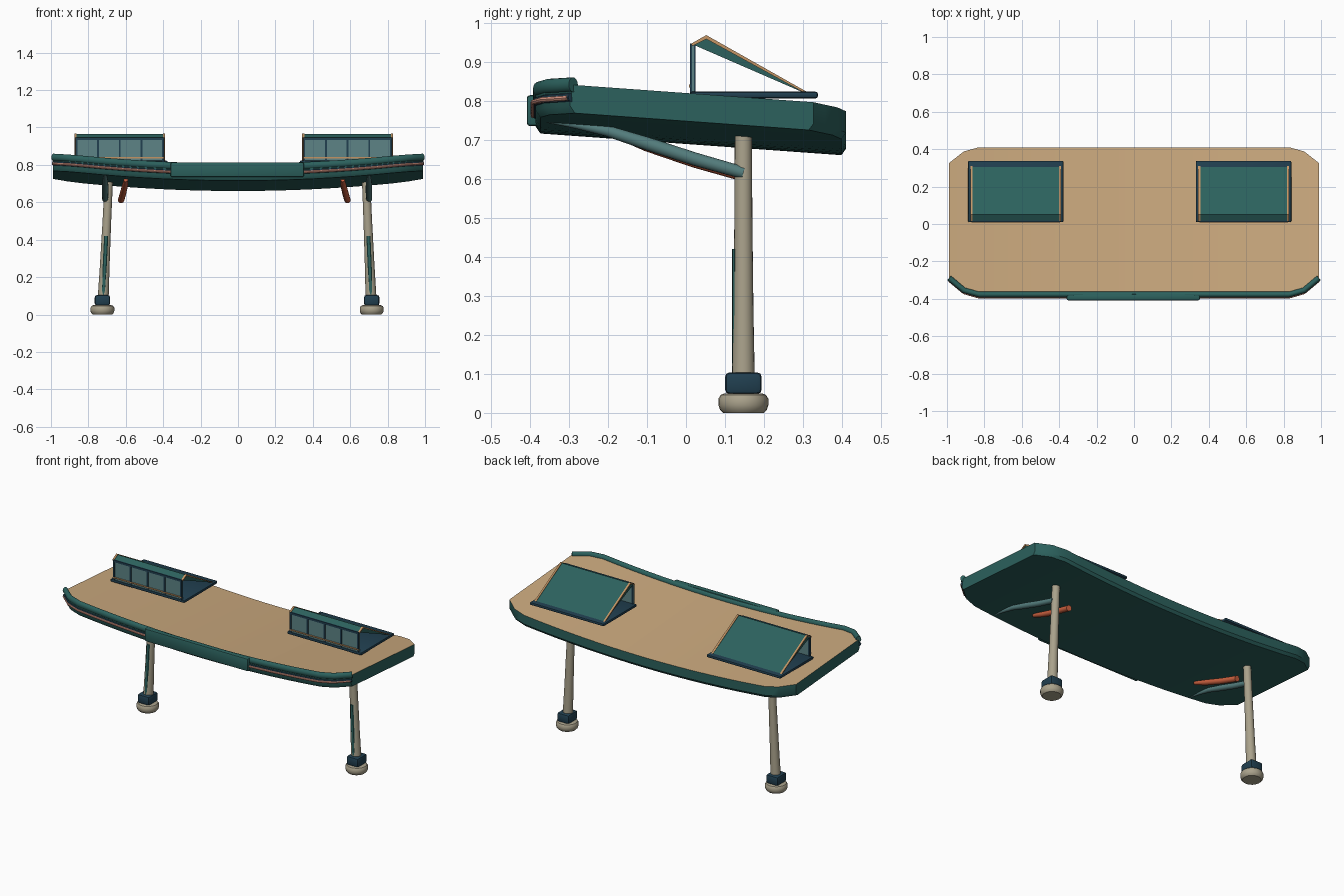
import bpy, bmesh, math
from mathutils import Vector

if "Cube" in bpy.data.objects:
    bpy.data.objects.remove(bpy.data.objects["Cube"])


def material(name, rgb):
    m = bpy.data.materials.new(name)
    m.use_nodes = True
    m.diffuse_color = (*rgb, 1)
    m.node_tree.nodes["Principled BSDF"].inputs["Base Color"].default_value = (*rgb, 1)
    return m


teal = material("dark teal", (0.025, 0.12, 0.11))
navy = material("navy", (0.015, 0.05, 0.08))
sand = material("sand", (0.6, 0.4, 0.21))
stone = material("stone", (0.4, 0.36, 0.26))
glass = material("grey glass", (0.11, 0.23, 0.24))
steel = material("grey teal", (0.09, 0.21, 0.21))
orange = material("orange", (0.6, 0.12, 0.05))
pink = material("pale pink", (0.7, 0.31, 0.23))
wood = material("wood trim", (0.55, 0.3, 0.13))


def finish(name, bm, mats, smooth=True):
    bmesh.ops.recalc_face_normals(bm, faces=bm.faces)
    me = bpy.data.meshes.new(name)
    bm.to_mesh(me)
    bm.free()
    ob = bpy.data.objects.new(name, me)
    bpy.context.collection.objects.link(ob)
    for m in mats:
        me.materials.append(m)
    if smooth:
        bpy.ops.object.select_all(action="DESELECT")
        ob.select_set(True)
        bpy.context.view_layer.objects.active = ob
        bpy.ops.object.shade_smooth_by_angle(angle=math.radians(35))
    return ob


def bridge(bm, rings):
    # Skin a list of closed rings and cap both ends
    for a, b in zip(rings, rings[1:]):
        n = len(a)
        for i in range(n):
            bm.faces.new((a[i], a[(i + 1) % n], b[(i + 1) % n], b[i]))
    bm.faces.new(rings[0])
    bm.faces.new(rings[-1])


def sweep(name, path, radii, mat, ref=(0, 0, 1), sides=16):
    # Elliptical tube: radii holds (across, along ref) for each point
    bm = bmesh.new()
    pts = [Vector(p) for p in path]
    rings = []
    for i, p in enumerate(pts):
        t = (pts[min(i + 1, len(pts) - 1)] - pts[max(i - 1, 0)]).normalized()
        side = t.cross(Vector(ref)).normalized()
        up = side.cross(t)
        a, b = radii[i]
        ring = []
        for k in range(sides):
            ang = math.tau * k / sides
            ring.append(bm.verts.new(p + side * a * math.cos(ang) + up * b * math.sin(ang)))
        rings.append(ring)
    bridge(bm, rings)
    return finish(name, bm, [mat])


def box(name, lo, hi, mat, bevel=0.0):
    bm = bmesh.new()
    bmesh.ops.create_cube(bm, size=1)
    for v in bm.verts:
        v.co = [(lo[i] + hi[i]) / 2 + v.co[i] * (hi[i] - lo[i]) for i in range(3)]
    if bevel:
        bmesh.ops.bevel(bm, geom=bm.edges[:], offset=bevel, segments=2, profile=0.5, affect="EDGES")
    return finish(name, bm, [mat], bevel > 0)


def prism(name, profile, x0, x1, mat):
    # Extrude a (y, z) outline along x
    bm = bmesh.new()
    bridge(bm, [[bm.verts.new((x, y, z)) for y, z in profile] for x in (x0, x1)])
    return finish(name, bm, [mat], False)


# Sagging, sloping canopy
def top(x, y):
    return 0.761 + 0.06 * x * x - 0.072 * y


def depth(x, points):
    x = abs(x)
    for (xa, ya), (xb, yb) in zip(points, points[1:]):
        if x <= xb + 1e-6:
            return ya + (yb - ya) * (x - xa) / (xb - xa)
    return points[-1][1]


FRONT = [(0, -0.385), (0.83, -0.385), (0.91, -0.362), (0.99, -0.295)]
BACK = [(0, 0.41), (0.83, 0.41), (0.91, 0.388), (0.99, 0.325)]
half = [0.83 * i / 8 for i in range(9)] + [0.87, 0.91, 0.95, 0.988]
stations = [-x for x in reversed(half[1:])] + half

bm = bmesh.new()
rings = []
for x in stations:
    f, b = depth(x, FRONT), depth(x, BACK)
    section = [(f, 0), (b, 0), (b, 0.055), (b - 0.012, 0.072), (f + 0.012, 0.072), (f, 0.055)]
    rings.append([bm.verts.new((x, y, top(x, y) - d)) for y, d in section])
bridge(bm, rings)
bmesh.ops.recalc_face_normals(bm, faces=bm.faces)
for face in bm.faces:
    face.material_index = 1 if face.normal.z > 0.5 else 0
finish("canopy", bm, [teal, sand])

# Rim along the front edge, stripes and centre plate
rim = [(x, depth(x, FRONT) + 0.008, top(x, depth(x, FRONT))) for x in stations]
sweep("front_rim", rim, [(0.015, 0.019)] * len(rim), teal)
for s, side in ((1, "left"), (-1, "right")):
    xs = [0.35] + [x for x in half if x > 0.36]
    for label, drop, r, mat in (("stripe", 0.034, 0.007, pink), ("stripe_backing", 0.032, 0.012, navy)):
        out = 0.006 if mat == pink else -0.004
        path = [(s * x, depth(x, FRONT) - out, top(x, depth(x, FRONT)) - drop) for x in xs]
        sweep(f"{side}_{label}", path, [(r, r)] * len(path), mat, sides=8)
box("centre_plate", (-0.36, -0.408, 0.735), (0.352, -0.375, 0.814), teal, 0.008)

# Legs, feet and braces
for s, side in ((1, "left"), (-1, "right")):
    foot, head, y = s * 0.72 - 0.005, s * 0.688 - 0.003, 0.147

    def lean(z):
        return foot + (head - foot) * z / 0.71

    sweep(f"{side}_foot", [(foot, y, z) for z in (0, 0.008, 0.02, 0.036, 0.046, 0.05)],
          [(r, r) for r in (0.052, 0.06, 0.064, 0.064, 0.058, 0.048)], stone, (0, 1, 0), 24)
    box(f"{side}_collar", (foot - 0.041, y - 0.047, 0.048), (foot + 0.041, y + 0.047, 0.104), navy, 0.012)
    sweep(f"{side}_leg", [(lean(z), y, z) for z in (0.05, 0.25, 0.5, 0.712)],
          [(r, r) for r in (0.03, 0.026, 0.023, 0.022)], stone, (0, 1, 0), 20)
    sweep(f"{side}_leg_strip", [(lean(z), y - 0.023, z) for z in (0.09, 0.25, 0.42)],
          [(0.011, 0.006)] * 3, teal, (0, 1, 0), 8)
    x = s * 0.705 - 0.005
    sweep(f"{side}_long_brace",
          [(x, -0.36, 0.75), (x, -0.28, 0.738), (x, -0.2, 0.722), (x, -0.1, 0.69),
           (x, 0.02, 0.651), (x, 0.147, 0.615)],
          [(r, r) for r in (0.006, 0.01, 0.014, 0.017, 0.017, 0.016)], steel)
    x = s * 0.605 - 0.02
    sweep(f"{side}_short_brace",
          [(x - s * 0.025, -0.19, 0.72), (x - s * 0.02, -0.1, 0.686), (x - s * 0.01, 0.02, 0.646),
           (x, 0.14, 0.612)], [(r, r) for r in (0.011, 0.016, 0.017, 0.017)], orange)

# Roof lights with open sides
for cx, side in ((0.586, "left"), (-0.632, "right")):
    w = 0.237
    box(f"{side}_light_base", (cx - 0.255, 0.01, 0.806), (cx + 0.255, 0.338, 0.823), navy, 0.006)
    box(f"{side}_window", (cx - w, 0.015, 0.82), (cx + w, 0.021, 0.945), glass)
    for i in range(5):
        mx = cx + (w - 0.005) * (i - 2) / 2
        box(f"{side}_mullion_{i + 1}", (mx - 0.005, 0.01, 0.82), (mx + 0.005, 0.024, 0.945), navy)
    box(f"{side}_window_head", (cx - w, 0.01, 0.934), (cx + w, 0.024, 0.947), navy)
    box(f"{side}_window_sill", (cx - w, 0.008, 0.834), (cx + w, 0.014, 0.841), wood)
    prism(f"{side}_sloping_roof", [(0.015, 0.945), (0.052, 0.964), (0.305, 0.823), (0.296, 0.823)],
          cx - w, cx + w, teal)
    for s in (-1, 1):
        ex = cx + s * w
        prism(f"{side}_roof_trim_{'a' if s < 0 else 'b'}",
              [(0.013, 0.946), (0.052, 0.968), (0.309, 0.823), (0.298, 0.823), (0.052, 0.958), (0.016, 0.94)],
              ex - 0.006, ex + 0.006, wood)
